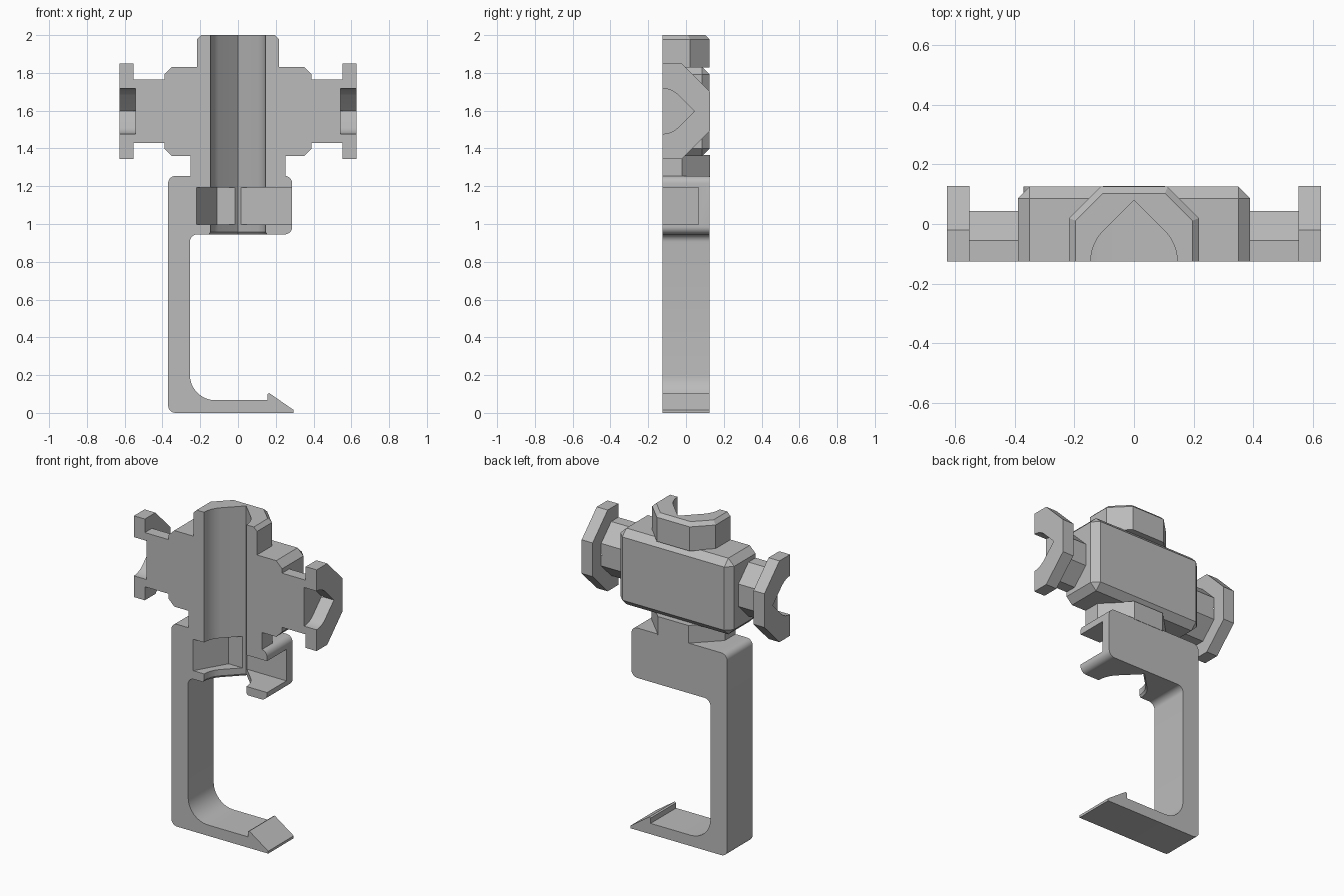
import bpy, bmesh, math
from mathutils import Vector

if "Cube" in bpy.data.objects:
    bpy.data.objects.remove(bpy.data.objects["Cube"])

FRONT, BACK, AXIS_Z = -0.125, 0.125, 1.597

grey = bpy.data.materials.new("plain grey")
grey.use_nodes = True
grey.diffuse_color = (0.5, 0.5, 0.5, 1)
grey.node_tree.nodes["Principled BSDF"].inputs["Base Color"].default_value = (0.5, 0.5, 0.5, 1)


def place(axis, u, v, t):
    return {"x": (t, u, v), "y": (u, t, v), "z": (u, v, t)}[axis]


def prism(name, outline, axis, start, end, bevel=0, rule=None, end_outline=None):
    """Extrude an outline along an axis, bevelling the edges the rule picks."""
    bm = bmesh.new()
    a = [bm.verts.new(place(axis, u, v, start)) for u, v in outline]
    b = [bm.verts.new(place(axis, u, v, end)) for u, v in (end_outline or outline)]
    bm.faces.new(a)
    bm.faces.new(b)
    for i in range(len(a)):
        j = (i + 1) % len(a)
        bm.faces.new((a[i], a[j], b[j], b[i]))
    bmesh.ops.recalc_face_normals(bm, faces=bm.faces)
    if bevel:
        edges = [e for e in bm.edges if rule(*(v.co for v in e.verts))]
        bmesh.ops.bevel(bm, geom=edges, offset=bevel, segments=1, affect="EDGES")
    mesh = bpy.data.meshes.new(name)
    bm.to_mesh(mesh)
    bm.free()
    mesh.materials.append(grey)
    obj = bpy.data.objects.new(name, mesh)
    bpy.context.collection.objects.link(obj)
    return obj


def rounded(corners, steps=8):
    """Polygon from (u, v, radius) corners with each corner filleted."""
    out = []
    for i, (u, v, r) in enumerate(corners):
        p = Vector((u, v))
        if not r:
            out.append((u, v))
            continue
        d1 = (Vector(corners[i - 1][:2]) - p).normalized()
        d2 = (Vector(corners[(i + 1) % len(corners)][:2]) - p).normalized()
        c = p + (d1 + d2) * r
        for k in range(steps + 1):
            t = k / steps * math.pi / 2
            out.append(tuple(c - d2 * r * math.cos(t) - d1 * r * math.sin(t)))
    return out


def half_octagon(a):
    """Back half of a regular octagon as (side, y) pairs."""
    s = a * math.tan(math.pi / 8)
    return [(-a, FRONT), (a, FRONT), (a, FRONT + s), (s, FRONT + a), (-s, FRONT + a), (-a, FRONT + s)]


def teardrop(r, steps=36):
    """Circle with a right-angled tip toward the back, as (side, y) pairs."""
    pts = [(0, FRONT + r * math.sqrt(2))]
    for k in range(steps + 1):
        t = math.radians(135 + 270 * k / steps)
        pts.append((r * math.cos(t), FRONT + r * math.sin(t)))
    return pts


def sideways(pts):
    return [(y, AXIS_Z + s) for s, y in pts]


def cut(obj, *cutters):
    for c in cutters:
        c.hide_render = True
        m = obj.modifiers.new("cut", "BOOLEAN")
        m.operation, m.solver, m.object = "DIFFERENCE", "EXACT", c
    bpy.context.view_layer.update()
    result = bpy.data.meshes.new_from_object(obj.evaluated_get(bpy.context.evaluated_depsgraph_get()))
    obj.modifiers.clear()
    obj.data = result


def not_front(p, q):
    return p.y > FRONT + 1e-4 or q.y > FRONT + 1e-4


# Hook-shaped bracket with a barbed foot
bracket = prism("hook_bracket", rounded([
    (-0.37, 0, 0.04), (0.295, 0, 0), (0.295, 0.015, 0), (0.165, 0.105, 0), (0.155, 0.1, 0),
    (0.155, 0.067, 0), (-0.255, 0.067, 0.135), (-0.255, 0.945, 0.04), (0.287, 0.945, 0.04),
    (0.287, 1.255, 0.04), (-0.37, 1.255, 0.04)]), "y", FRONT, BACK)

# Neck, valve body and top collar
neck = prism("neck", half_octagon(0.252), "z", 1.25, 1.365)
body = prism("body", [(-0.39, FRONT), (0.39, FRONT), (0.39, BACK), (-0.39, BACK)],
             "z", 1.36, 1.832, 0.04, not_front)
collar = prism("top_collar", [(-0.218, FRONT), (0.218, FRONT), (0.218, 0.02), (0.113, BACK),
                              (-0.113, BACK), (-0.218, 0.02)], "z", 1.828, 2.0, 0.022,
               lambda p, q: min(p.z, q.z) > 1.99 and not_front(p, q))

# Vertical bore, its flared mouth, and the hexagonal nut pocket
bore = prism("bore_cutter", teardrop(0.145), "z", 0.8, 2.2)
mouth = prism("mouth_cutter", teardrop(0.165), "z", 0.93, 0.965, end_outline=teardrop(0.14))
pocket = prism("pocket_cutter", [(-0.22, FRONT), (-0.11, 0.065), (0.5, 0.065), (0.5, -0.315),
                                 (-0.11, -0.315)], "z", 0.997, 1.192)
cut(bracket, bore, mouth, pocket)
for part in (neck, body, collar):
    cut(part, bore)
parts = [bracket, neck, body, collar]
helpers = [bore, mouth, pocket]

# Side arms with socketed end flanges
for side, label in ((1, "left"), (-1, "right")):
    arm = prism(label + "_arm", sideways(half_octagon(0.168)), "x", side * 0.38, side * 0.555)
    flange = prism(label + "_flange", sideways(half_octagon(0.252)), "x", side * 0.552, side * 0.627)
    socket = prism(label + "_socket_cutter", sideways(teardrop(0.12)), "x", side * 0.542, side * 0.8)
    cut(arm, socket)
    cut(flange, socket)
    parts += [arm, flange]
    helpers.append(socket)

for helper in helpers:
    bpy.data.objects.remove(helper)

# Smooth the fillets and bores, keep hard edges
bpy.ops.object.select_all(action="DESELECT")
for part in parts:
    part.select_set(True)
bpy.context.view_layer.objects.active = bracket
bpy.ops.object.shade_smooth_by_angle(angle=math.radians(30))
